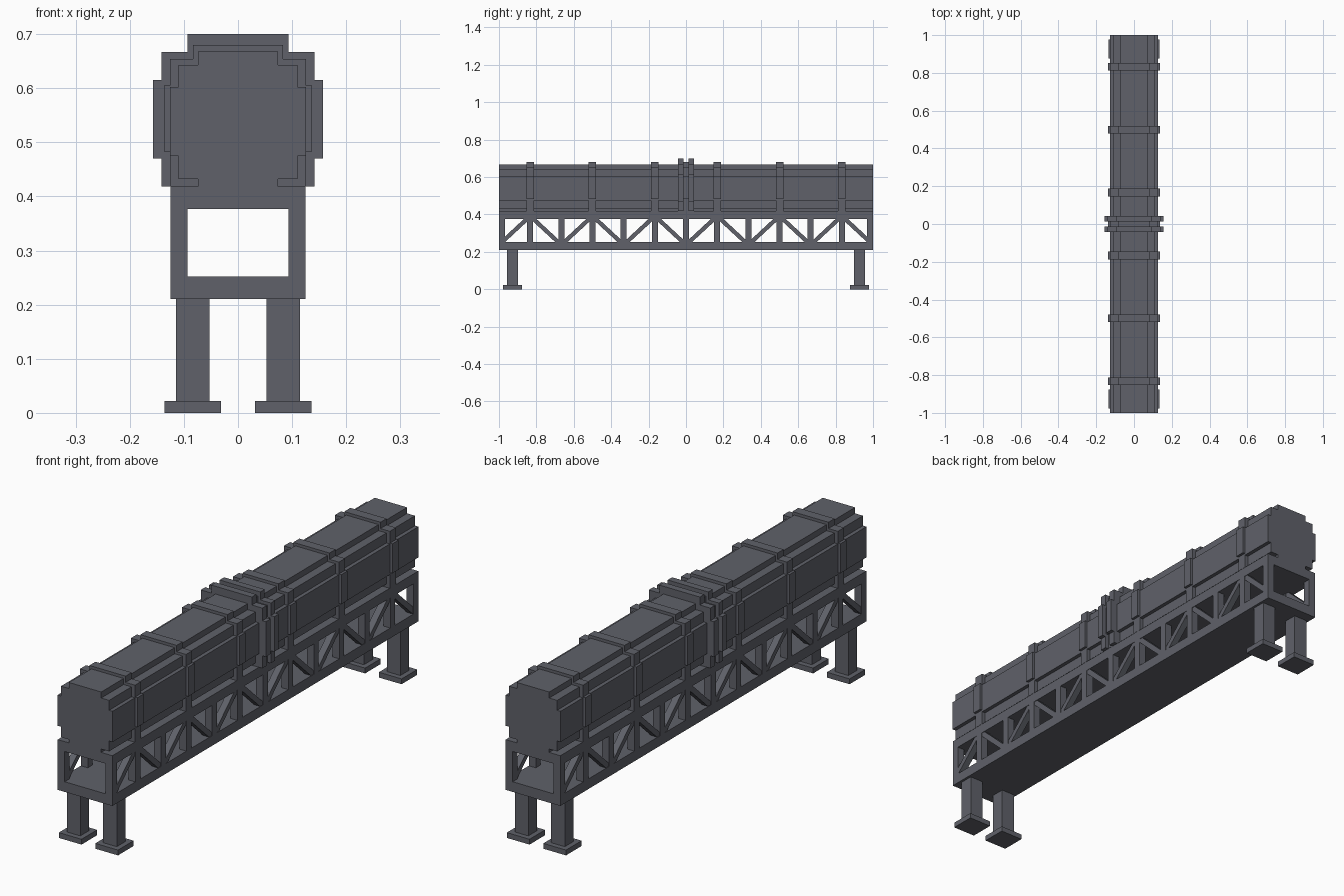
import bpy, bmesh, math
from mathutils import Matrix, Vector

cube = bpy.data.objects.get("Cube")
if cube:
    bpy.data.objects.remove(cube, do_unlink=True)

steel = bpy.data.materials.new("slate grey steel")
steel.use_nodes = True
GREY = (0.115, 0.12, 0.142, 1)
steel.diffuse_color = GREY
steel.node_tree.nodes["Principled BSDF"].inputs["Base Color"].default_value = GREY


def finish(name, bm):
    bmesh.ops.recalc_face_normals(bm, faces=bm.faces)
    mesh = bpy.data.meshes.new(name)
    bm.to_mesh(mesh)
    bm.free()
    mesh.materials.append(steel)
    obj = bpy.data.objects.new(name, mesh)
    bpy.context.collection.objects.link(obj)
    return obj


def add_box(bm, low, high, tilt=0):
    low, high = Vector(low), Vector(high)
    matrix = (Matrix.Translation((low + high) / 2) @ Matrix.Rotation(tilt, 4, 'X')
              @ Matrix.Diagonal((*(high - low), 1)))
    bmesh.ops.create_cube(bm, size=1, matrix=matrix)


def box(name, low, high):
    bm = bmesh.new()
    add_box(bm, low, high)
    return finish(name, bm)


def stepped_prism(name, steps, y0, y1):
    """Extrude a mirrored stair profile along y; steps are (half width, top z)
    from the bottom up, starting with the base height."""
    base, right, z = steps[0], [], steps[0]
    for half, top in steps[1:]:
        right += [(half, z), (half, top)]
        z = top
    outline = right + [(-x, h) for x, h in reversed(right)]
    bm = bmesh.new()
    face = bm.faces.new([bm.verts.new((x, y0, h)) for x, h in outline])
    moved = bmesh.ops.extrude_face_region(bm, geom=[face])["geom"]
    bmesh.ops.translate(bm, vec=(0, y1 - y0, 0),
                        verts=[v for v in moved if isinstance(v, bmesh.types.BMVert)])
    # close the start cap if the extrusion consumed it
    edges = [e for e in bm.edges if e.is_boundary]
    if edges:
        bmesh.ops.holes_fill(bm, edges=edges)
    return finish(name, bm)


# Pipe with stepped round section
BODY = [0.418, (0.074, 0.432), (0.11, 0.475), (0.126, 0.602), (0.11, 0.643), (0.074, 0.668)]
BAND = [0.418, (0.126, 0.483), (0.137, 0.605), (0.126, 0.654), (0.083, 0.68)]
FLANGE = [0.418, (0.141, 0.47), (0.157, 0.615), (0.141, 0.667), (0.093, 0.7)]
stepped_prism("pipe_body", BODY, -1, 1)

# Clamping bands and the central flange pair with its gasket
for i, y in enumerate((-5, -3, -1, 1, 3, 5)):
    stepped_prism(f"pipe_band_{i + 1}", BAND, y / 6 - 0.02, y / 6 + 0.02)
stepped_prism("flange_gasket", BAND, -0.013, 0.013)
stepped_prism("front_flange", FLANGE, -0.042, -0.013)
stepped_prism("back_flange", FLANGE, 0.013, 0.042)

# Truss: solid lower and upper decks
W, INNER, LOW, HIGH = 0.125, 0.093, 0.252, 0.377
box("lower_deck", (-W, -1, 0.21), (W, 1, LOW))
box("upper_deck", (-W, -1, HIGH), (W, 1, 0.418))

# Truss: side posts and alternating diagonal braces
BAYS, POST = 12, 0.032
pitch = 2 / BAYS
clear = pitch - POST
angle = math.atan2(HIGH - LOW, clear)
length = math.hypot(clear, HIGH - LOW)
mid = (LOW + HIGH) / 2
for side, s in (("left", 1), ("right", -1)):
    x0, x1 = sorted((s * INNER, s * W))
    posts, braces = bmesh.new(), bmesh.new()
    for i in range(BAYS + 1):
        y = -1 + i * pitch
        add_box(posts, (x0, max(y - POST / 2, -1), LOW), (x1, min(y + POST / 2, 1), HIGH))
    # end posts are full width
    for y in (-1, 1 - POST):
        add_box(posts, (x0, y, LOW), (x1, y + POST, HIGH))
    for i in range(BAYS):
        y = -1 + (i + 0.5) * pitch
        add_box(braces, (x0 + 0.002, y - length / 2, mid - 0.011),
                (x1 - 0.002, y + length / 2, mid + 0.011),
                angle if i % 2 == 0 else -angle)
    finish(f"{side}_truss_posts", posts)
    finish(f"{side}_truss_braces", braces)

# Legs with foot plates
for end, e in (("front", -1), ("back", 1)):
    for side, s in (("left", 1), ("right", -1)):
        x, y = s * 0.0835, e * 0.927
        box(f"{end}_{side}_leg", (x - 0.031, y - 0.029, 0.022), (x + 0.031, y + 0.029, 0.21))
        box(f"{end}_{side}_foot", (x - 0.052, y - 0.051, 0), (x + 0.052, y + 0.051, 0.022))
